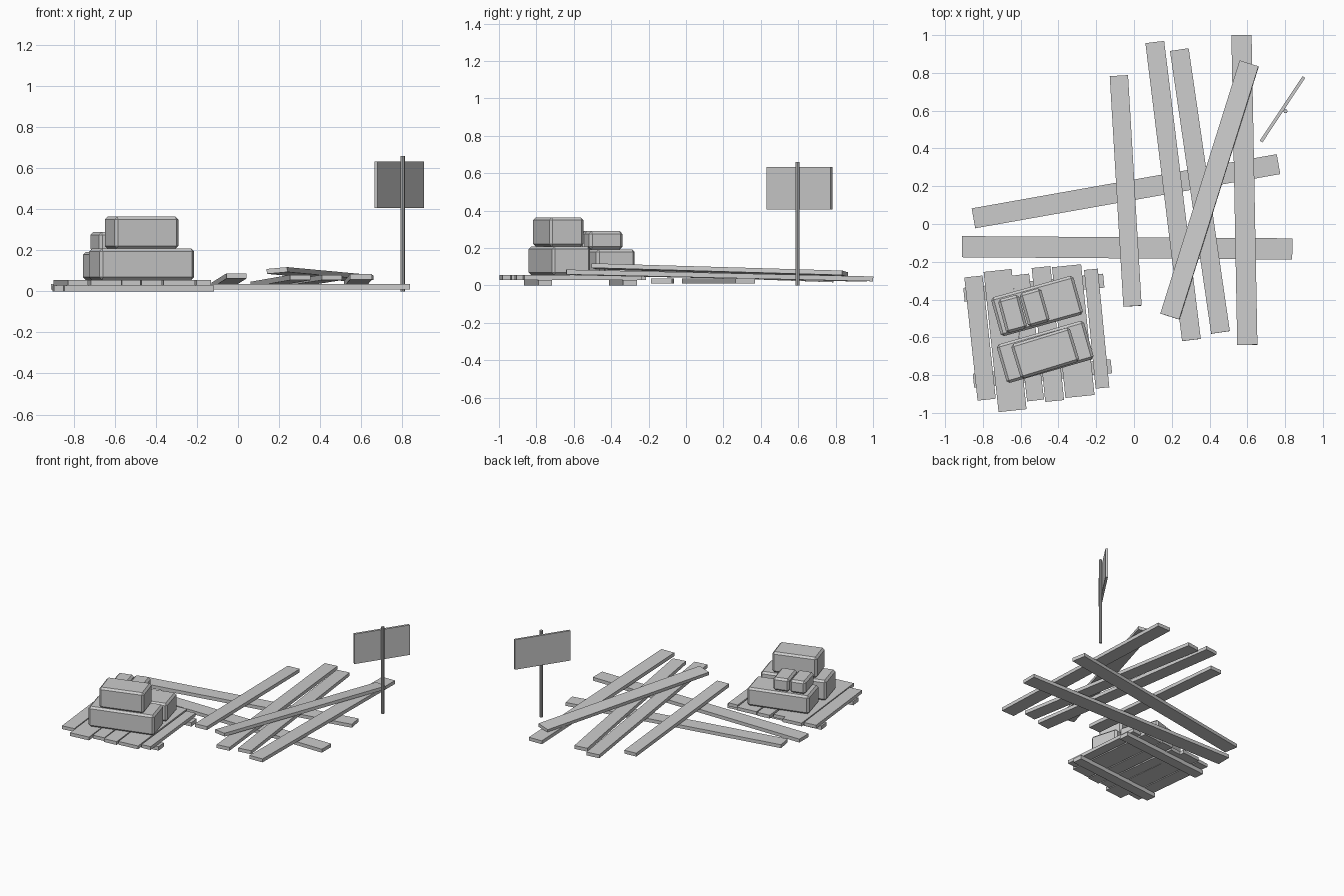
import bpy, bmesh
from math import radians
from mathutils import Matrix, Vector

if "Cube" in bpy.data.objects:
    bpy.data.objects.remove(bpy.data.objects["Cube"])


def make_box(name, matrix, size, bevel=0.0):
    bm = bmesh.new()
    bmesh.ops.create_cube(bm, size=1.0)
    bmesh.ops.scale(bm, vec=size, verts=bm.verts)
    if bevel:
        bmesh.ops.bevel(bm, geom=bm.edges[:], offset=bevel, segments=1,
                        affect='EDGES', profile=0.5)
    mesh = bpy.data.meshes.new(name)
    bm.to_mesh(mesh)
    bm.free()
    ob = bpy.data.objects.new(name, mesh)
    ob.matrix_world = matrix
    bpy.context.collection.objects.link(ob)
    return ob


def plank(name, p0, p1, width, thick=0.026, roll=0.0):
    """Board whose centre line runs from p0 to p1."""
    a, b = Vector(p0), Vector(p1)
    d = (b - a).normalized()
    side = Vector((0, 0, 1)).cross(d).normalized()
    up = d.cross(side)
    rot = Matrix((d, side, up)).transposed().to_4x4()
    m = Matrix.Translation((a + b) / 2) @ rot @ Matrix.Rotation(radians(roll), 4, 'X')
    return make_box(name, m, ((b - a).length, width, thick))


def crate(name, x, y, z0, z1, length, width, angle):
    m = Matrix.Translation((x, y, (z0 + z1) / 2)) @ Matrix.Rotation(radians(angle), 4, 'Z')
    return make_box(name, m, (length, width, z1 - z0), 0.014)


# Loose planks: two lying on the ground, four across them, one on top
plank("ground_plank_back", (-0.85, 0.03, 0.023), (0.765, 0.317, 0.023), 0.107)
plank("ground_plank_front", (-0.91, -0.12, 0.023), (0.838, -0.132, 0.023), 0.112)
plank("cross_plank_1", (-0.008, -0.435, 0.075), (-0.08, 0.785, 0.03), 0.097)
plank("cross_plank_2", (0.304, -0.614, 0.068), (0.11, 0.963, 0.034), 0.1)
plank("cross_plank_3", (0.458, -0.574, 0.068), (0.24, 0.923, 0.034), 0.1)
plank("cross_plank_4", (0.6, -0.64, 0.072), (0.569, 1.0, 0.035), 0.107)
plank("top_plank", (0.19, -0.49, 0.102), (0.61, 0.85, 0.063), 0.105, 0.024, -5)

# Pallet runners
plank("pallet_runner_back", (-0.9, -0.375, 0.015), (-0.16, -0.30, 0.015), 0.074, 0.03)
plank("pallet_runner_front", (-0.85, -0.83, 0.015), (-0.12, -0.753, 0.015), 0.074, 0.03)

# Pallet slats: front x, y, back x, y, width
slats = [(-0.78, -0.93, -0.85, -0.278, 0.097),
         (-0.643, -0.988, -0.722, -0.246, 0.149),
         (-0.521, -0.934, -0.6, -0.268, 0.09),
         (-0.42, -0.937, -0.492, -0.228, 0.1),
         (-0.286, -0.913, -0.357, -0.221, 0.155),
         (-0.167, -0.868, -0.228, -0.24, 0.073)]
for i, (x0, y0, x1, y1, w) in enumerate(slats):
    plank(f"pallet_slat_{i + 1}", (x0, y0, 0.0425), (x1, y1, 0.0425), w, 0.025)

# Stacked crates
crate("large_crate_front", -0.47, -0.677, 0.055, 0.208, 0.48, 0.212, 16)
crate("large_crate_back", -0.513, -0.434, 0.055, 0.193, 0.452, 0.213, 15.5)
crate("upper_crate", -0.47, -0.683, 0.208, 0.364, 0.325, 0.19, 17)
crate("small_crate_left", -0.643, -0.476, 0.193, 0.29, 0.115, 0.185, 15)
crate("small_crate_right", -0.526, -0.442, 0.193, 0.29, 0.118, 0.185, 16)

# Sign: post with flat board behind it
bpy.ops.mesh.primitive_cylinder_add(vertices=8, radius=0.011, depth=0.66,
                                    location=(0.802, 0.597, 0.33))
bpy.context.object.name = "sign_post"
make_box("sign_board",
         Matrix.Translation((0.786, 0.607, 0.52)) @ Matrix.Rotation(radians(56.5), 4, 'Z'),
         (0.41, 0.017, 0.228))
